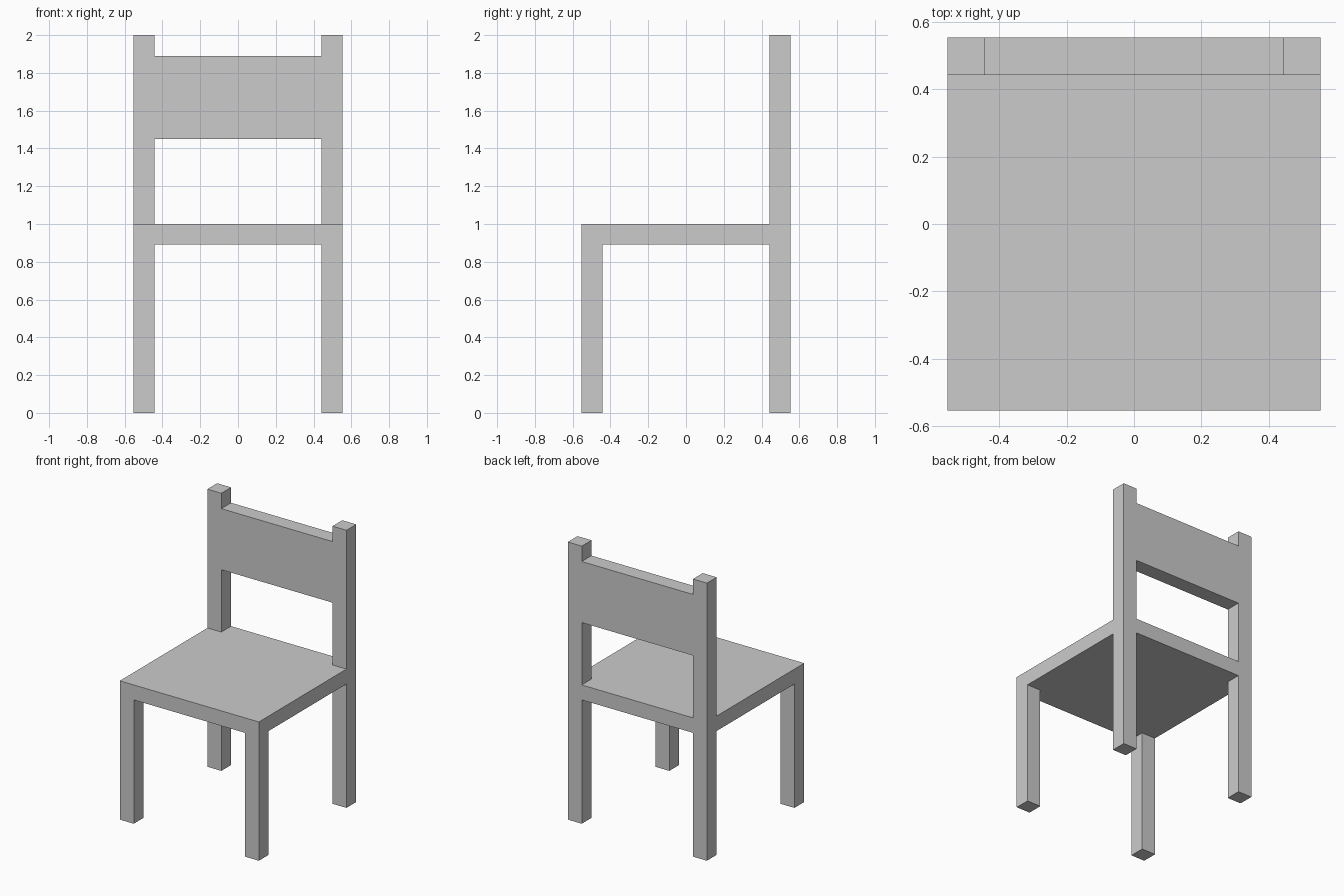
import bpy
import bmesh
from mathutils import Vector

if "Cube" in bpy.data.objects:
    bpy.data.objects.remove(bpy.data.objects["Cube"])

OUT, INN = 0.554, 0.443          # outer and inner faces of the posts
SEAT_LOW, SEAT_TOP = 0.892, 1.0


def box(name, lo, hi):
    """Box spanning two opposite corners."""
    lo, hi = Vector(lo), Vector(hi)
    bm = bmesh.new()
    bmesh.ops.create_cube(bm, size=1)
    bmesh.ops.scale(bm, vec=hi - lo, verts=bm.verts)
    bmesh.ops.translate(bm, vec=(lo + hi) / 2, verts=bm.verts)
    mesh = bpy.data.meshes.new(name)
    bm.to_mesh(mesh)
    bm.free()
    obj = bpy.data.objects.new(name, mesh)
    bpy.context.collection.objects.link(obj)
    return obj


# Seat slab
box("seat", (-OUT, -OUT, SEAT_LOW), (OUT, OUT, SEAT_TOP))

# Legs under each corner, back posts above the rear ones
for side, x0, x1 in (("left", -OUT, -INN), ("right", INN, OUT)):
    box(f"front_leg_{side}", (x0, -OUT, 0), (x1, -INN, SEAT_LOW))
    box(f"back_leg_{side}", (x0, INN, 0), (x1, OUT, SEAT_LOW))
    box(f"back_post_{side}", (x0, INN, SEAT_TOP), (x1, OUT, 2))

# Backrest panel flush with the posts
box("backrest", (-INN, INN, 1.449), (INN, OUT, 1.889))
